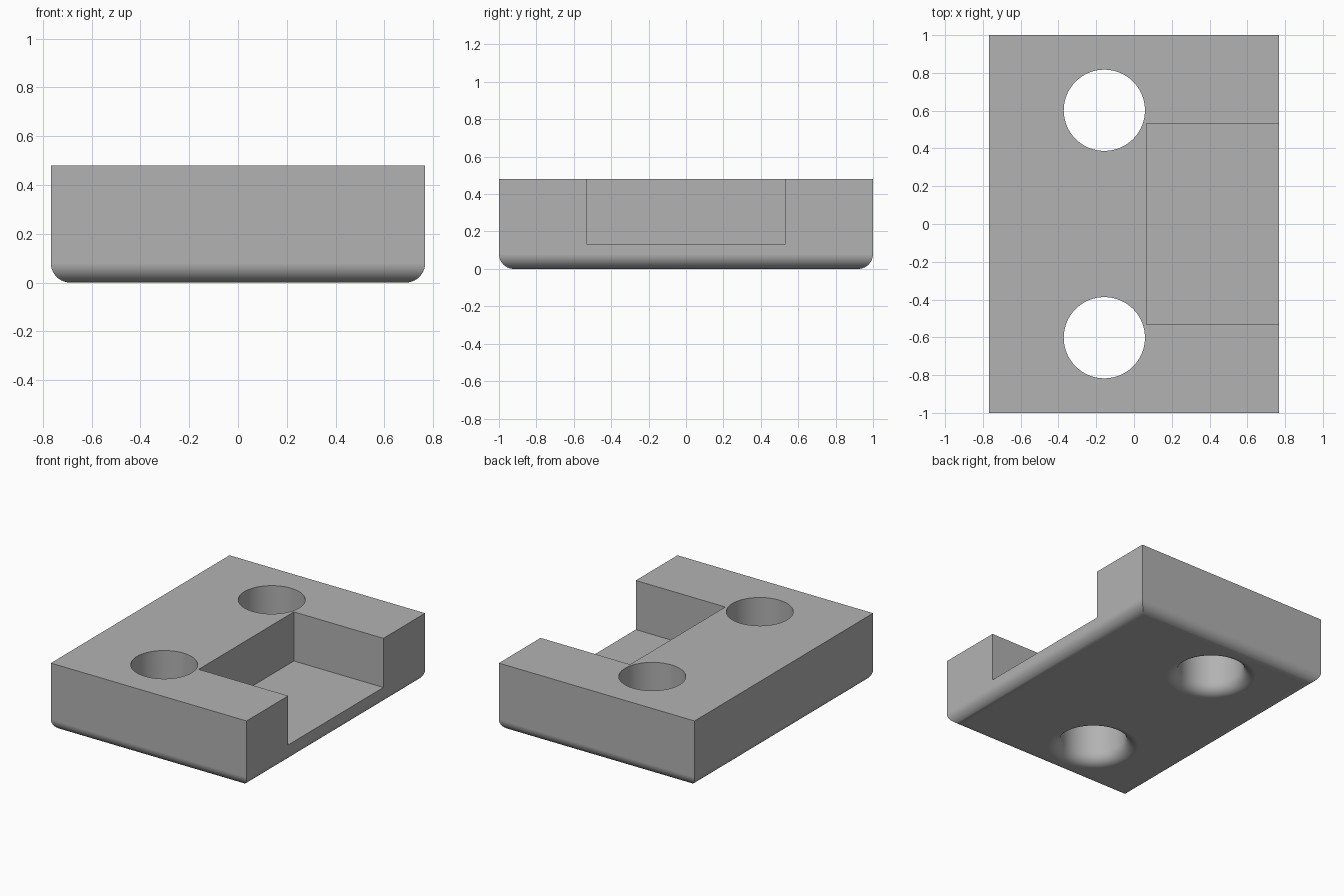
import bpy, bmesh, math

default = bpy.data.objects.get("Cube")
if default:
    bpy.data.objects.remove(default, do_unlink=True)

HALF_X, HALF_Y, HEIGHT = 0.767, 1.0, 0.48
FILLET, STEPS = 0.08, 10
HOLE_R, HOLE_X, HOLE_Y, SIDES = 0.215, -0.157, 0.602, 96
NOTCH_X, NOTCH_Y, NOTCH_Z = 0.065, 0.533, 0.132

grey = bpy.data.materials.new("plain grey")
grey.use_nodes = True
grey.diffuse_color = (0.448, 0.448, 0.448, 1)
grey.node_tree.nodes["Principled BSDF"].inputs["Base Color"].default_value = grey.diffuse_color

# Quarter-round as (height, sideways offset) pairs, from the underside upward
ROUND = []
for i in range(STEPS + 1):
    a = math.pi / 2 * i / STEPS
    ROUND.append((FILLET * (1 - math.cos(a)), FILLET * (1 - math.sin(a))))


def loft(name, rings):
    """Skin a stack of rings of points and cap both ends."""
    bm = bmesh.new()
    loops = [[bm.verts.new(p) for p in ring] for ring in rings]
    n = len(loops[0])
    for low, high in zip(loops, loops[1:]):
        for i in range(n):
            j = (i + 1) % n
            bm.faces.new((low[i], low[j], high[j], high[i]))
    bm.faces.new(loops[0][::-1])
    bm.faces.new(loops[-1])
    bmesh.ops.recalc_face_normals(bm, faces=bm.faces)
    mesh = bpy.data.meshes.new(name)
    bm.to_mesh(mesh)
    bm.free()
    mesh.materials.append(grey)
    obj = bpy.data.objects.new(name, mesh)
    bpy.context.collection.objects.link(obj)
    return obj


def rectangle(x0, x1, y0, y1, z):
    return [(x0, y0, z), (x1, y0, z), (x1, y1, z), (x0, y1, z)]


def circle(x, y, r, z):
    turns = [2 * math.pi * i / SIDES for i in range(SIDES)]
    return [(x + r * math.cos(t), y + r * math.sin(t), z) for t in turns]


# Block with rounded, mitred bottom edges
block = loft("block", [
    rectangle(d - HALF_X, HALF_X - d, d - HALF_Y, HALF_Y - d, z)
    for z, d in ROUND + [(HEIGHT, 0)]])

# Cutters: side notch and two bolt holes flared at the underside
cutters = [loft("notch_cutter", [
    rectangle(NOTCH_X, 1, -NOTCH_Y, NOTCH_Y, z) for z in (NOTCH_Z, 1)])]
for side, label in ((-1, "front"), (1, "back")):
    profile = [(-0.1, FILLET)] + ROUND + [(1, 0)]
    cutters.append(loft(label + "_hole_cutter", [
        circle(HOLE_X, side * HOLE_Y, HOLE_R + d, z) for z, d in profile]))

bpy.ops.object.select_all(action="DESELECT")
block.select_set(True)
bpy.context.view_layer.objects.active = block
for cutter in cutters:
    cut = block.modifiers.new(cutter.name, "BOOLEAN")
    cut.operation = "DIFFERENCE"
    cut.solver = "EXACT"
    cut.object = cutter
    bpy.ops.object.modifier_apply(modifier=cut.name)
    bpy.data.objects.remove(cutter, do_unlink=True)

# Smooth rounds, crisp edges, flat large faces
bpy.ops.object.shade_smooth_by_angle(angle=math.radians(30))
weighted = block.modifiers.new("weighted_normals", "WEIGHTED_NORMAL")
weighted.keep_sharp = True
